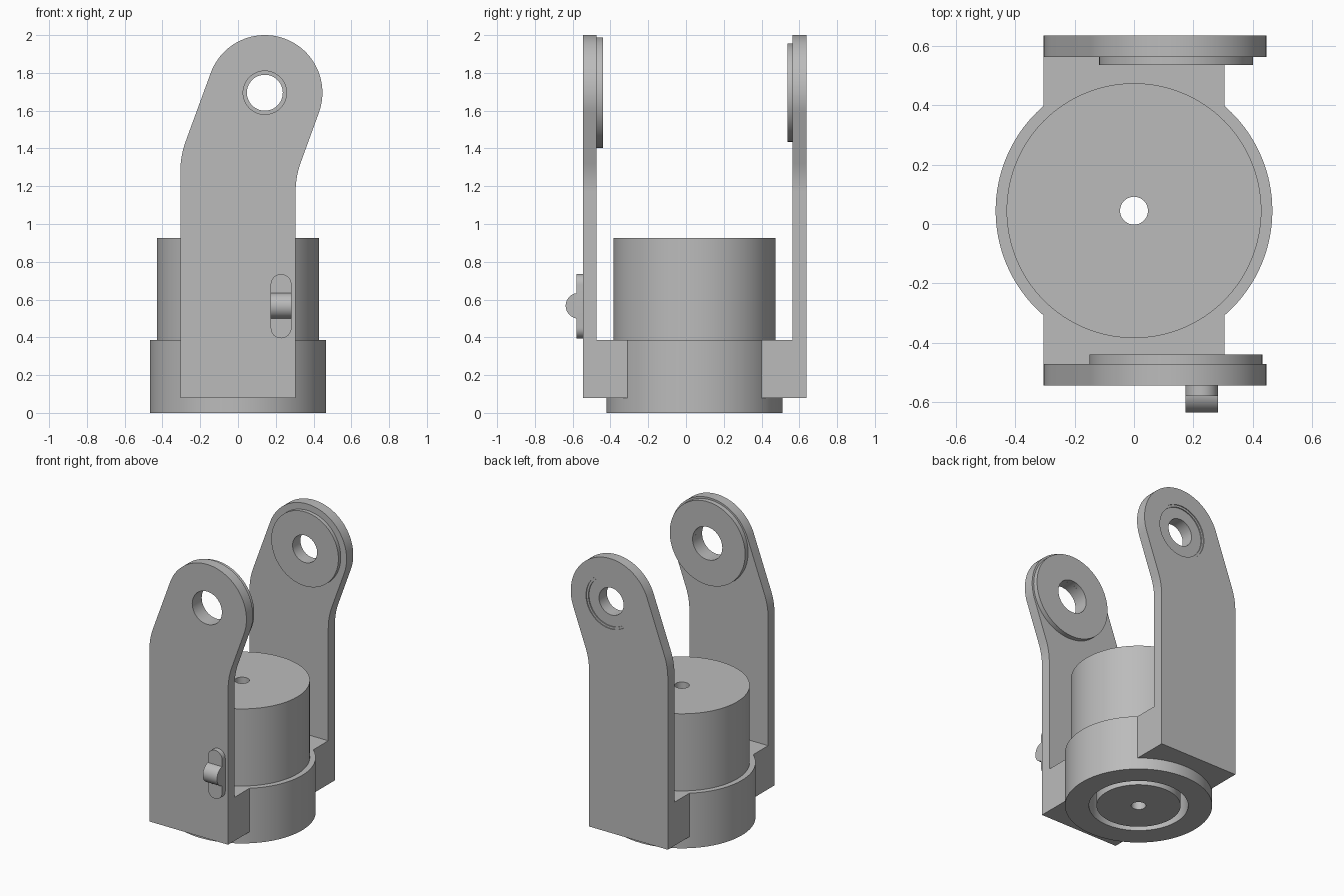
import bpy, bmesh, math
from mathutils import Matrix, Vector

cube = bpy.data.objects.get("Cube")
if cube:
    bpy.data.objects.remove(cube, do_unlink=True)

grey = bpy.data.materials.new("plain grey")
grey.use_nodes = True
grey.diffuse_color = (0.5, 0.5, 0.5, 1)
grey.node_tree.nodes["Principled BSDF"].inputs["Base Color"].default_value = (0.5, 0.5, 0.5, 1)

PIVOT = Vector((0.142, 0, 1.695))   # centre of the arm eyes
HALF = 0.305                        # half arm width and eye radius
AXIS_Y = 0.045                      # centre of the round body


def finish(name, bm):
    bmesh.ops.recalc_face_normals(bm, faces=bm.faces)
    mesh = bpy.data.meshes.new(name)
    bm.to_mesh(mesh)
    bm.free()
    mesh.materials.append(grey)
    obj = bpy.data.objects.new(name, mesh)
    bpy.context.collection.objects.link(obj)
    bpy.ops.object.select_all(action="DESELECT")
    obj.select_set(True)
    bpy.context.view_layer.objects.active = obj
    bpy.ops.object.shade_smooth_by_angle(angle=math.radians(30))
    return obj


def add_loop(bm, points):
    verts = [bm.verts.new(p) for p in points]
    return [bm.edges.new((a, b)) for a, b in zip(verts, verts[1:] + verts[:1])]


def lathe(name, profile, matrix, steps=96):
    """Spin a closed (radius, height) profile around z, then place it."""
    bm = bmesh.new()
    edges = add_loop(bm, [(r, 0, h) for r, h in profile])
    geom = edges + list(bm.verts)
    bmesh.ops.spin(bm, geom=geom, cent=(0, 0, 0), axis=(0, 0, 1),
                   angle=math.tau, steps=steps)
    bmesh.ops.remove_doubles(bm, verts=bm.verts, dist=1e-5)
    bmesh.ops.transform(bm, matrix=matrix, verts=bm.verts)
    return finish(name, bm)


def plate(name, loops, y0, y1):
    """Fill (x, z) outlines, later ones being holes, and extrude along y."""
    bm = bmesh.new()
    edges = []
    for loop in loops:
        edges += add_loop(bm, [(x, y0, z) for x, z in loop])
    bmesh.ops.triangle_fill(bm, use_beauty=True, use_dissolve=False,
                            edges=edges, normal=(0, -1, 0))
    out = bmesh.ops.extrude_face_region(bm, geom=list(bm.faces))
    moved = [v for v in out["geom"] if isinstance(v, bmesh.types.BMVert)]
    bmesh.ops.translate(bm, verts=moved, vec=(0, y1 - y0, 0))
    return finish(name, bm)


def box(name, low, high):
    bm = bmesh.new()
    bmesh.ops.create_cube(bm, size=1)
    for v in bm.verts:
        v.co = [h if c > 0 else l for c, l, h in zip(v.co, low, high)]
    return finish(name, bm)


def arc(cx, cz, r, start, end, steps):
    angles = [math.radians(start + (end - start) * i / steps) for i in range(steps + 1)]
    return [(cx + r * math.cos(a), cz + r * math.sin(a)) for a in angles]


def fillet(before, corner, after, steps=8):
    a, b, c = Vector(before), Vector(corner), Vector(after)
    pts = []
    for i in range(steps + 1):
        t = i / steps
        pts.append(tuple(a * (1 - t) ** 2 + b * 2 * t * (1 - t) + c * t * t))
    return pts


# Leaning arm outline: straight foot, soft bends, round eye
outline = [(-HALF, 0.08), (HALF, 0.08)]
outline += fillet((HALF, 1.17), (HALF, 1.25), (0.332, 1.325))
outline += arc(PIVOT.x, PIVOT.z, HALF, -20, 160, 48)
outline += fillet((-0.278, 1.435), (-HALF, 1.36), (-HALF, 1.28))


def hole(radius):
    return arc(PIVOT.x, PIVOT.z, radius, 0, 354, 59)


plate("front_arm", [outline, hole(0.115)], -0.545, -0.473)
plate("back_arm", [outline, hole(0.187)], 0.563, 0.637)

# Eye bosses on the inner arm faces; lathe height runs along +y
along_y = Matrix.Translation(PIVOT) @ Matrix.Rotation(-math.pi / 2, 4, "X")
lathe("front_boss", [(0.115, -0.473), (0.292, -0.473), (0.292, -0.44), (0.115, -0.44)],
      along_y)
lathe("back_boss", [(0.187, 0.537), (0.26, 0.537), (0.26, 0.563), (0.187, 0.563)],
      along_y)

# Bearing set slightly below the outer face of the back arm
lathe("bearing", [(0.095, 0.537), (0.187, 0.537), (0.187, 0.631), (0.172, 0.631),
                  (0.172, 0.624), (0.095, 0.624)], along_y)

# Stepped round body with centre bore and a ring groove underneath
lathe("round_body", [(0.047, 0), (0.267, 0), (0.267, 0.3), (0.315, 0.3), (0.315, 0),
                     (0.467, 0), (0.467, 0.385), (0.43, 0.385), (0.43, 0.925),
                     (0.047, 0.925)], Matrix.Translation((0, AXIS_Y, 0)), 128)

# Feet joining the arms to the body
box("front_foot", (-HALF, -0.473, 0.08), (HALF, AXIS_Y - 0.345, 0.385))
box("back_foot", (-HALF, AXIS_Y + 0.345, 0.08), (HALF, 0.563, 0.385))

# Slide switch on the front arm: rounded strip with a half-round knob
x, r = 0.228, 0.055
strip = arc(x, 0.68, r, 0, 180, 16) + arc(x, 0.45, r, 180, 360, 16)
plate("switch_strip", [strip], -0.58, -0.545)
bm = bmesh.new()
bmesh.ops.create_cone(bm, cap_ends=True, segments=48, radius1=0.068, radius2=0.068,
                      depth=2 * r)
bmesh.ops.transform(bm, verts=bm.verts, matrix=Matrix.Translation((x, -0.569, 0.567))
                    @ Matrix.Rotation(math.pi / 2, 4, "Y"))
bmesh.ops.bisect_plane(bm, geom=list(bm.verts) + list(bm.edges) + list(bm.faces),
                       plane_co=(0, -0.546, 0), plane_no=(0, 1, 0), clear_outer=True)
finish("switch_knob", bm)
